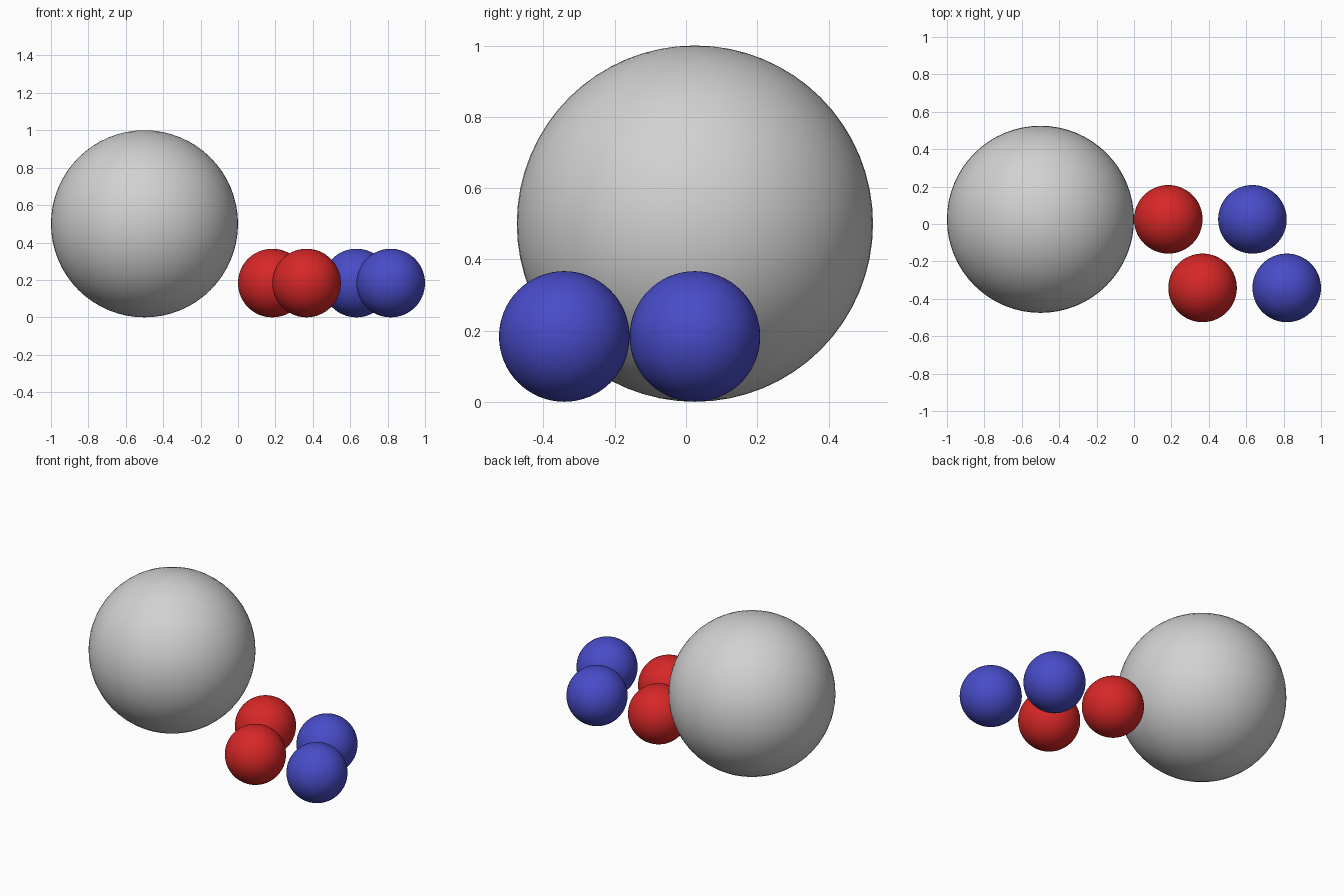
import bpy

if "Cube" in bpy.data.objects:
    bpy.data.objects.remove(bpy.data.objects["Cube"])


def material(name, color):
    m = bpy.data.materials.new(name)
    m.diffuse_color = (*color, 1)
    m.use_nodes = True
    m.node_tree.nodes["Principled BSDF"].inputs["Base Color"].default_value = m.diffuse_color
    return m


def ball(name, radius, x, y, mat):
    # Smooth ball resting on the ground
    bpy.ops.mesh.primitive_uv_sphere_add(
        segments=64, ring_count=32, radius=radius, location=(x, y, radius))
    obj = bpy.context.object
    obj.name = name
    obj.data.materials.append(mat)
    bpy.ops.object.shade_smooth()


grey = material("light grey", (0.64, 0.64, 0.64))
red = material("red", (0.68, 0.02, 0.02))
blue = material("blue", (0.065, 0.072, 0.58))

BIG, SMALL = 0.5, 0.1833
BACK_Y = 0.025

# Large ball
ball("large_ball", BIG, -0.5, BACK_Y, grey)

# Two staggered pairs of small balls, each front ball touching the row line behind
for label, x, mat in (("red", SMALL, red), ("blue", SMALL + 0.45, blue)):
    ball(label + "_ball_back", SMALL, x, BACK_Y, mat)
    ball(label + "_ball_front", SMALL, x + SMALL, BACK_Y - 2 * SMALL, mat)
